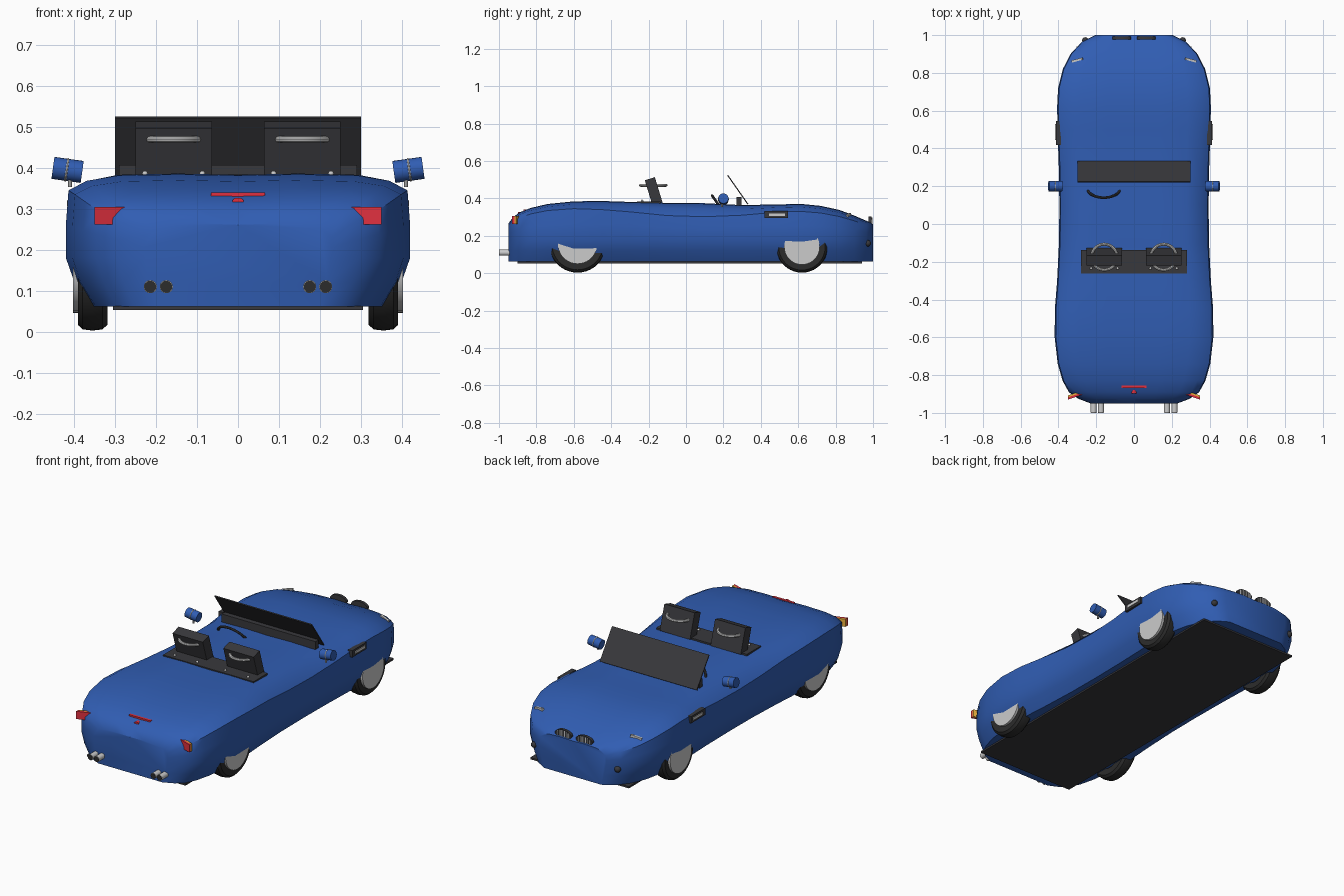
import bpy, bmesh, math
from mathutils import Vector, Matrix

if "Cube" in bpy.data.objects:
    bpy.data.objects.remove(bpy.data.objects["Cube"])

def material(name, rgb):
    m = bpy.data.materials.new(name)
    m.diffuse_color = (*rgb, 1)
    m.use_nodes = True
    m.node_tree.nodes["Principled BSDF"].inputs["Base Color"].default_value = m.diffuse_color
    return m

BLUE = material("blue_paint", (0.03, 0.11, 0.45))
DARK = material("dark_trim", (0.04, 0.04, 0.045))
TYRE = material("rubber", (0.025, 0.025, 0.025))
LIGHT = material("light_metal", (0.65, 0.65, 0.66))
RED = material("red_lens", (0.75, 0.03, 0.05))
AMBER = material("amber_lens", (0.85, 0.45, 0.05))

def finish(name, bm, mat, smooth=True):
    bmesh.ops.recalc_face_normals(bm, faces=bm.faces)
    me = bpy.data.meshes.new(name)
    bm.to_mesh(me)
    bm.free()
    me.materials.append(mat)
    ob = bpy.data.objects.new(name, me)
    bpy.context.collection.objects.link(ob)
    if smooth:
        bpy.ops.object.select_all(action='DESELECT')
        ob.select_set(True)
        bpy.context.view_layer.objects.active = ob
        bpy.ops.object.shade_smooth_by_angle(angle=math.radians(35))
    return ob

def place(bm, loc, rot):
    r = [math.radians(a) for a in rot]
    m = Matrix.Translation(loc)
    for a, ax in ((r[2], 'Z'), (r[1], 'Y'), (r[0], 'X')):
        m = m @ Matrix.Rotation(a, 4, ax)
    bm.transform(m)

def box(name, loc, size, mat, rot=(0, 0, 0)):
    bm = bmesh.new()
    bmesh.ops.create_cube(bm, size=1)
    bmesh.ops.scale(bm, vec=size, verts=bm.verts)
    place(bm, loc, rot)
    return finish(name, bm, mat, False)

def cyl(name, loc, r, depth, mat, rot=(0, 0, 0), scale=(1, 1, 1), seg=24):
    bm = bmesh.new()
    bmesh.ops.create_cone(bm, cap_ends=True, segments=seg, radius1=r, radius2=r, depth=depth)
    bmesh.ops.scale(bm, vec=scale, verts=bm.verts)
    place(bm, loc, rot)
    return finish(name, bm, mat)

def ball(name, loc, r, mat):
    bm = bmesh.new()
    bmesh.ops.create_uvsphere(bm, u_segments=12, v_segments=8, radius=r)
    place(bm, loc, (0, 0, 0))
    return finish(name, bm, mat)

def spin(name, profile, loc, mat, rot=(0, 0, 0), seg=40):
    """Closed (radius, height) profile turned about z."""
    bm = bmesh.new()
    rings = []
    for i in range(seg):
        a = 2 * math.pi * i / seg
        rings.append([bm.verts.new((p * math.cos(a), p * math.sin(a), h)) for p, h in profile])
    n = len(profile)
    for i in range(seg):
        a, b = rings[i], rings[(i + 1) % seg]
        for j in range(n):
            bm.faces.new((a[j], b[j], b[(j + 1) % n], a[(j + 1) % n]))
    place(bm, loc, rot)
    return finish(name, bm, mat)

def ring(name, loc, R, r, mat, rot=(0, 0, 0)):
    prof = [(R + r * math.cos(k * math.pi / 4), r * math.sin(k * math.pi / 4)) for k in range(8)]
    return spin(name, prof, loc, mat, rot)

# body: lofted sections of (y, half width, shoulder z, top z)
stations = [(-0.95, 0.23, 0.232, 0.264), (-0.925, 0.295, 0.27, 0.30), (-0.89, 0.345, 0.295, 0.325),
            (-0.83, 0.378, 0.317, 0.349), (-0.74, 0.404, 0.335, 0.37), (-0.6, 0.42, 0.345, 0.384),
            (-0.45, 0.419, 0.34, 0.386), (-0.3, 0.407, 0.328, 0.381), (-0.1, 0.397, 0.308, 0.376),
            (0.1, 0.395, 0.302, 0.374), (0.3, 0.398, 0.31, 0.364), (0.5, 0.405, 0.328, 0.368),
            (0.62, 0.407, 0.33, 0.37), (0.72, 0.402, 0.322, 0.36), (0.82, 0.377, 0.303, 0.338),
            (0.9, 0.336, 0.28, 0.308), (0.965, 0.275, 0.255, 0.28), (1.0, 0.205, 0.232, 0.262)]
bm = bmesh.new()
loops = []
for y, w, zs, zt in stations:
    half = [(0.86 * w, 0.062), (0.95 * w, 0.12), (w, 0.18), (w, 0.5 * (0.18 + zs)), (0.985 * w, zs),
            (0.88 * w, zs + 0.6 * (zt - zs)), (0.7 * w, zt - 0.003), (0.35 * w, zt)]
    pts = half + [(0, zt - 0.003)] + [(-x, z) for x, z in reversed(half)]
    loops.append([bm.verts.new((x, y, z)) for x, z in pts])
for a, b in zip(loops, loops[1:]):
    for i in range(len(a)):
        j = (i + 1) % len(a)
        bm.faces.new((a[i], a[j], b[j], b[i]))
bm.faces.new(loops[0])
bm.faces.new(loops[-1])
finish("body", bm, BLUE)

# floor plate
box("floor_plate", (0, 0.02, 0.058), (0.61, 1.84, 0.01), DARK)

# wheels
for y, r in ((-0.58, 0.152), (0.62, 0.138)):
    for s in (-1, 1):
        prof = [(r * 0.66, -0.035), (r * 0.9, -0.036), (r * 0.98, -0.024), (r, 0),
                (r * 0.98, 0.024), (r * 0.9, 0.036), (r * 0.66, 0.035)]
        spin("tyre", prof, (s * 0.355, y, r + 0.003), TYRE, (0, 90, 0))
        cyl("wheel_disc", (s * 0.37, y, r + 0.003), r * 0.69, 0.066, LIGHT, (0, 90, 0), seg=40)

# windscreen, dashboard and steering wheel
box("windscreen", (0, 0.277, 0.446), (0.6, 0.006, 0.19), DARK, (35, 0, 0))
box("dashboard", (0, 0.283, 0.385), (0.58, 0.028, 0.045), DARK)
ring("steering_wheel", (-0.16, 0.19, 0.343), 0.088, 0.007, DARK, (125, 0, 0))

# seats with hoops, on a deck
box("seat_deck", (0, -0.2, 0.378), (0.56, 0.125, 0.012), DARK)
for s in (-1, 1):
    box("seat", (s * 0.157, -0.173, 0.438), (0.187, 0.056, 0.14), DARK, (17, 0, 0))
    ring("seat_hoop", (s * 0.157, -0.175, 0.47), 0.068, 0.008, LIGHT)
    for dx in (-0.07, 0.07):
        ball("seat_knob", (s * 0.157 + dx, -0.235, 0.386), 0.007, LIGHT)

for s in (-1, 1):
    # mirrors
    cyl("mirror", (s * 0.416, 0.2, 0.395), 0.027, 0.072, BLUE, (0, s * 82, 0))
    ring("mirror_band", (s * 0.418, 0.2, 0.395), 0.026, 0.003, LIGHT, (0, s * 82, 0))
    cyl("mirror_stem", (s * 0.41, 0.192, 0.368), 0.005, 0.03, LIGHT, seg=8)
    # side vents
    box("side_vent", (s * 0.4, 0.482, 0.313), (0.026, 0.125, 0.038), DARK)
    box("vent_slot", (s * 0.404, 0.487, 0.313), (0.026, 0.085, 0.014), LIGHT)
    # headlights and front lamps
    box("headlight", (s * 0.3, 0.868, 0.308), (0.06, 0.012, 0.018), LIGHT, (0, s * 12, -s * 15))
    ball("front_lamp", (s * 0.258, 0.972, 0.16), 0.017, DARK)
    # nose intakes with slats
    cyl("nose_intake", (s * 0.065, 0.985, 0.276), 0.05, 0.016, DARK, (90, 0, 0), (1, 0.52, 1))
    for k in range(-3, 4):
        h = 0.046 * math.sqrt(1 - (k / 4) ** 2)
        box("intake_slat", (s * 0.065 + k * 0.011, 0.987, 0.276), (0.004, 0.018, h), LIGHT)
    # exhaust pipes
    for x in (0.175, 0.214):
        cyl("exhaust", (s * x, -0.96, 0.11), 0.016, 0.078, LIGHT, (90, 0, 0))
        cyl("exhaust_bore", (s * x, -0.9985, 0.11), 0.0145, 0.003, TYRE, (90, 0, 0))
    # tail lights: tapered slabs
    for name, mat, y0, d in (("tail_light", RED, 0, 0.012), ("tail_light_back", AMBER, 0.012, 0.01)):
        bm = bmesh.new()
        outline = [(0.35, 0.305), (0.25, 0.305), (0.29, 0.262), (0.35, 0.262)]
        f = bm.faces.new([bm.verts.new((s * x, -0.895 - (x - 0.25) * 0.35 + y0, z)) for x, z in outline])
        ext = bmesh.ops.extrude_face_region(bm, geom=[f])
        moved = [v for v in ext["geom"] if isinstance(v, bmesh.types.BMVert)]
        bmesh.ops.translate(bm, vec=(0, d, 0), verts=moved)
        finish(name, bm, mat, False)

# high brake light, round reflector and boot handle
box("brake_light", (0, -0.862, 0.335), (0.132, 0.014, 0.009), RED)
cyl("reflector", (0, -0.888, 0.318), 0.014, 0.02, RED, (90, 0, 0), (1, 0.65, 1))
box("boot_handle", (0.162, -0.868, 0.326), (0.075, 0.01, 0.008), LIGHT)
